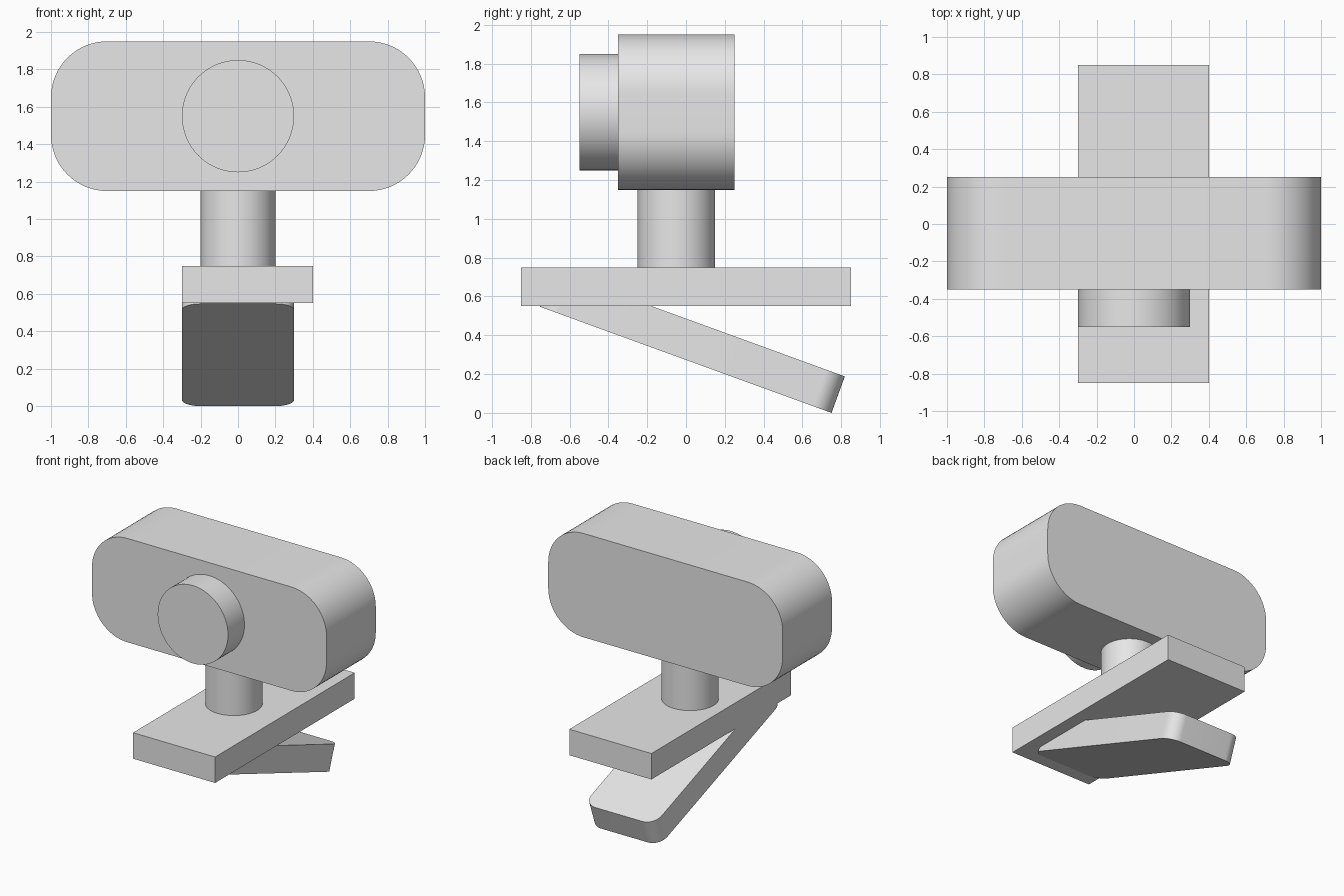
import bpy, bmesh
from math import radians, pi, sin, cos
from mathutils import Matrix, Vector

cube = bpy.data.objects.get("Cube")
if cube:
    bpy.data.objects.remove(cube, do_unlink=True)

grey = bpy.data.materials.new("plain grey")
grey.use_nodes = True
colour = (0.8, 0.8, 0.8, 1)
grey.diffuse_color = colour
grey.node_tree.nodes["Principled BSDF"].inputs["Base Color"].default_value = colour


def prism(name, outline, depth, matrix):
    """Extrude a flat outline along its local z, centred, then place it."""
    bm = bmesh.new()
    face = bm.faces.new([bm.verts.new((x, y, -depth / 2)) for x, y in outline])
    side = bmesh.ops.extrude_face_region(bm, geom=[face])["geom"]
    top = [v for v in side if isinstance(v, bmesh.types.BMVert)]
    bmesh.ops.translate(bm, verts=top, vec=(0, 0, depth))
    bmesh.ops.recalc_face_normals(bm, faces=bm.faces)
    bm.transform(matrix)
    mesh = bpy.data.meshes.new(name)
    bm.to_mesh(mesh)
    bm.free()
    mesh.materials.append(grey)
    obj = bpy.data.objects.new(name, mesh)
    bpy.context.collection.objects.link(obj)
    bpy.ops.object.select_all(action="DESELECT")
    obj.select_set(True)
    bpy.context.view_layer.objects.active = obj
    bpy.ops.object.shade_smooth_by_angle(angle=radians(30))
    return obj


def rounded(width, height, radius, steps=16):
    """Rectangle outline with round corners."""
    points = []
    for i, (sx, sy) in enumerate([(1, 1), (-1, 1), (-1, -1), (1, -1)]):
        for k in range(steps + 1):
            a = (i + k / steps) * pi / 2
            points.append((sx * (width / 2 - radius) + radius * cos(a),
                           sy * (height / 2 - radius) + radius * sin(a)))
    return points


def circle(radius, sides=64):
    return [(radius * cos(2 * pi * k / sides), radius * sin(2 * pi * k / sides))
            for k in range(sides)]


def box(width, height):
    x, y = width / 2, height / 2
    return [(x, y), (-x, y), (-x, -y), (x, -y)]


move = Matrix.Translation
upright = Matrix.Rotation(radians(90), 4, "X")

# Camera head and lens, both extruded front to back
prism("camera_body", rounded(2, 0.8, 0.3), 0.6, move((0, -0.05, 1.55)) @ upright)
prism("lens", circle(0.3), 0.2, move((0, -0.45, 1.55)) @ upright)

# Neck and mounting plate
prism("neck", circle(0.2), 0.4, move((0, -0.05, 0.95)))
prism("mount_plate", box(0.7, 1.7), 0.2, move((0.05, 0, 0.65)))

# Slanted clip leg with rounded corners, its low end touching the ground
tilt = Matrix.Rotation(radians(-20), 4, "X")
low_edge = Vector((0, 0.75, 0))
centre = low_edge - tilt @ Vector((0, 0.8, -0.1))
prism("clip_leg", rounded(0.6, 1.6, 0.1), 0.2, move(centre) @ tilt)
